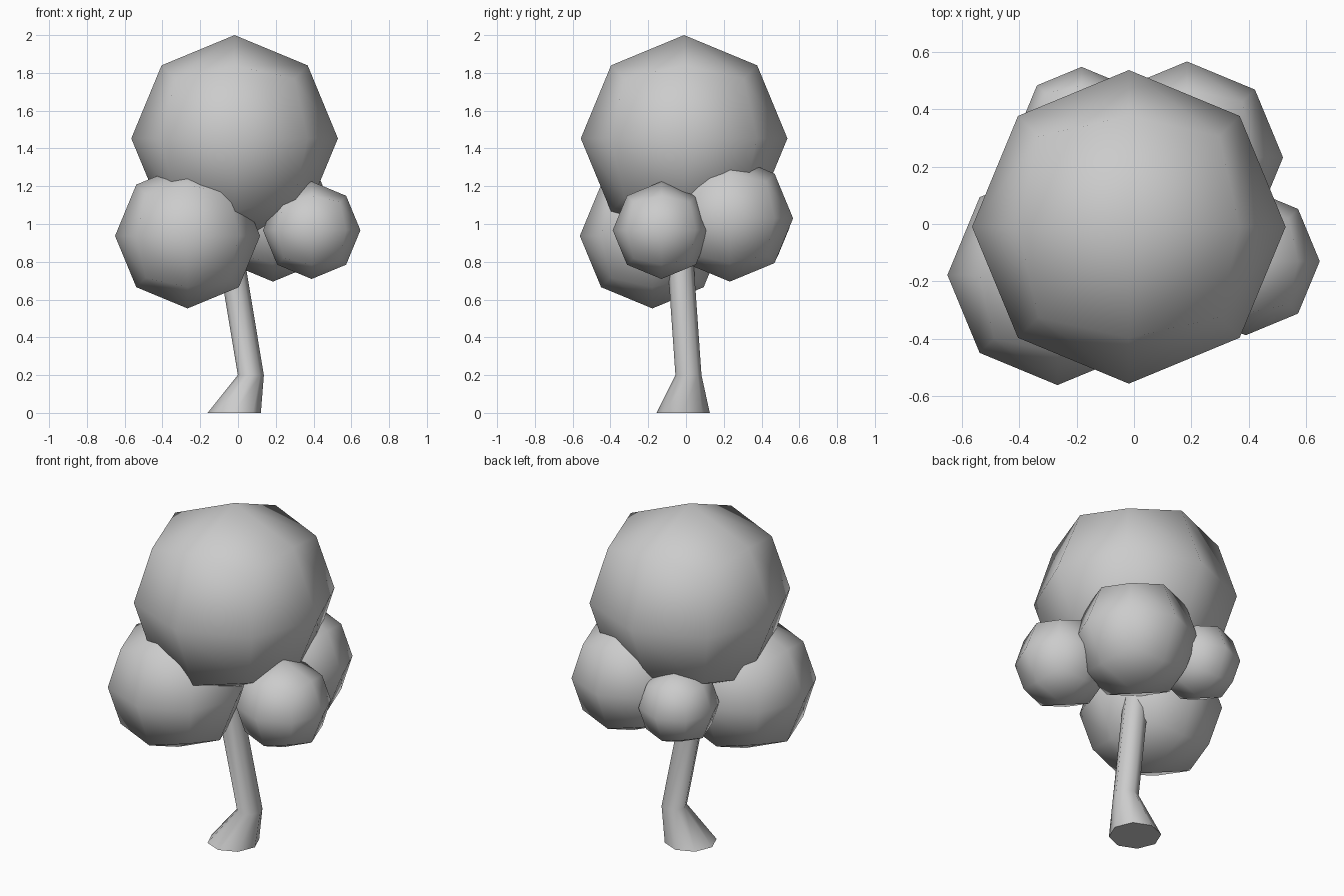
import bpy, bmesh
from math import cos, sin, pi
from mathutils import Vector

if "Cube" in bpy.data.objects:
    bpy.data.objects.remove(bpy.data.objects["Cube"])


def finish(name, bm, smooth_caps=True):
    bmesh.ops.recalc_face_normals(bm, faces=bm.faces)
    for f in bm.faces:
        f.smooth = len(f.verts) == 4
    me = bpy.data.meshes.new(name)
    bm.to_mesh(me)
    bm.free()
    ob = bpy.data.objects.new(name, me)
    bpy.context.collection.objects.link(ob)
    return ob


def leaf_ball(name, centre, radius):
    """Cube subdivided once and pushed out to a sphere."""
    bm = bmesh.new()
    bmesh.ops.create_cube(bm, size=2)
    bmesh.ops.subdivide_edges(bm, edges=bm.edges[:], cuts=1, use_grid_fill=True)
    for v in bm.verts:
        v.co = Vector(centre) + v.co.normalized() * radius
    return finish(name, bm)


def trunk(name, rings, sides=8):
    """Bent tube through horizontal rings given as (x, y, z, radius)."""
    bm = bmesh.new()
    loops = [[bm.verts.new((x + r * cos(2 * pi * i / sides),
                            y + r * sin(2 * pi * i / sides), z))
              for i in range(sides)] for x, y, z, r in rings]
    for a, b in zip(loops, loops[1:]):
        for i in range(sides):
            j = (i + 1) % sides
            bm.faces.new((a[i], a[j], b[j], b[i]))
    bm.faces.new(loops[0])
    bm.faces.new(loops[-1])
    return finish(name, bm)


# Trunk: flared foot, then a leaning stem that ends inside the foliage
trunk("trunk", [(-0.02, -0.015, 0, 0.141),
                (0.068, 0.013, 0.2, 0.069),
                (-0.065, -0.043, 1.0, 0.069)])

# Foliage: large crown and four lower clumps
leaf_ball("crown", (-0.018, -0.01, 1.453), 0.547)
leaf_ball("front_left_foliage", (-0.267, -0.178, 0.937), 0.384)
leaf_ball("right_foliage", (0.39, -0.13, 0.967), 0.258)
leaf_ball("back_right_foliage", (0.185, 0.232, 1.03), 0.335)
leaf_ball("back_left_foliage", (-0.183, 0.328, 0.98), 0.22)
